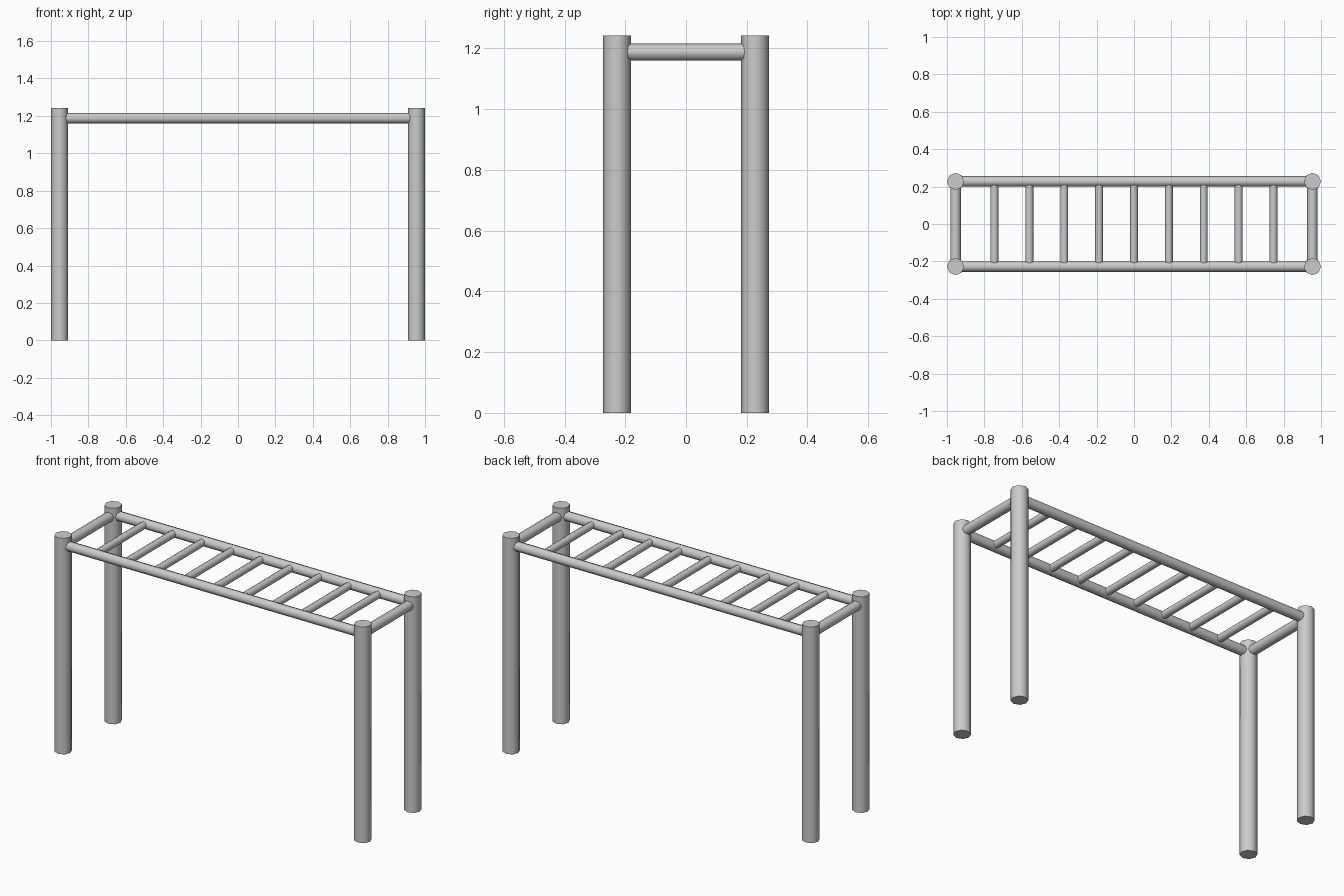
import bpy
from math import pi

if "Cube" in bpy.data.objects:
    bpy.data.objects.remove(bpy.data.objects["Cube"])

PX, PY, H = 0.954, 0.2275, 1.243   # post centres and height
BAR_Z = 1.188                      # height of all bars


def rod(name, radius, length, loc, rot=(0, 0, 0), sides=8):
    """Low-poly cylinder with vertices on its axes and smooth-shaded sides."""
    bpy.ops.mesh.primitive_cylinder_add(vertices=sides, radius=radius, depth=length,
                                        location=loc, rotation=rot)
    ob = bpy.context.object
    ob.name = name
    bpy.ops.object.shade_smooth_by_angle(angle=pi / 3)
    return ob


ALONG_X, ALONG_Y = (0, pi / 2, 0), (pi / 2, 0, 0)

# Four corner posts
for sx in (-1, 1):
    for sy in (-1, 1):
        rod("post", 0.046, H, (sx * PX, sy * PY, H / 2))

# Long side rails
for sy in (-1, 1):
    rod("side_rail", 0.028, 2 * PX, (0, sy * PY, BAR_Z), ALONG_X)

# End bars between posts
for sx in (-1, 1):
    rod("end_bar", 0.028, 2 * PY, (sx * PX, 0, BAR_Z), ALONG_Y)

# Nine rungs
for i in range(-4, 5):
    rod("rung", 0.021, 2 * PY, (i * 0.1865, 0, BAR_Z), ALONG_Y)
